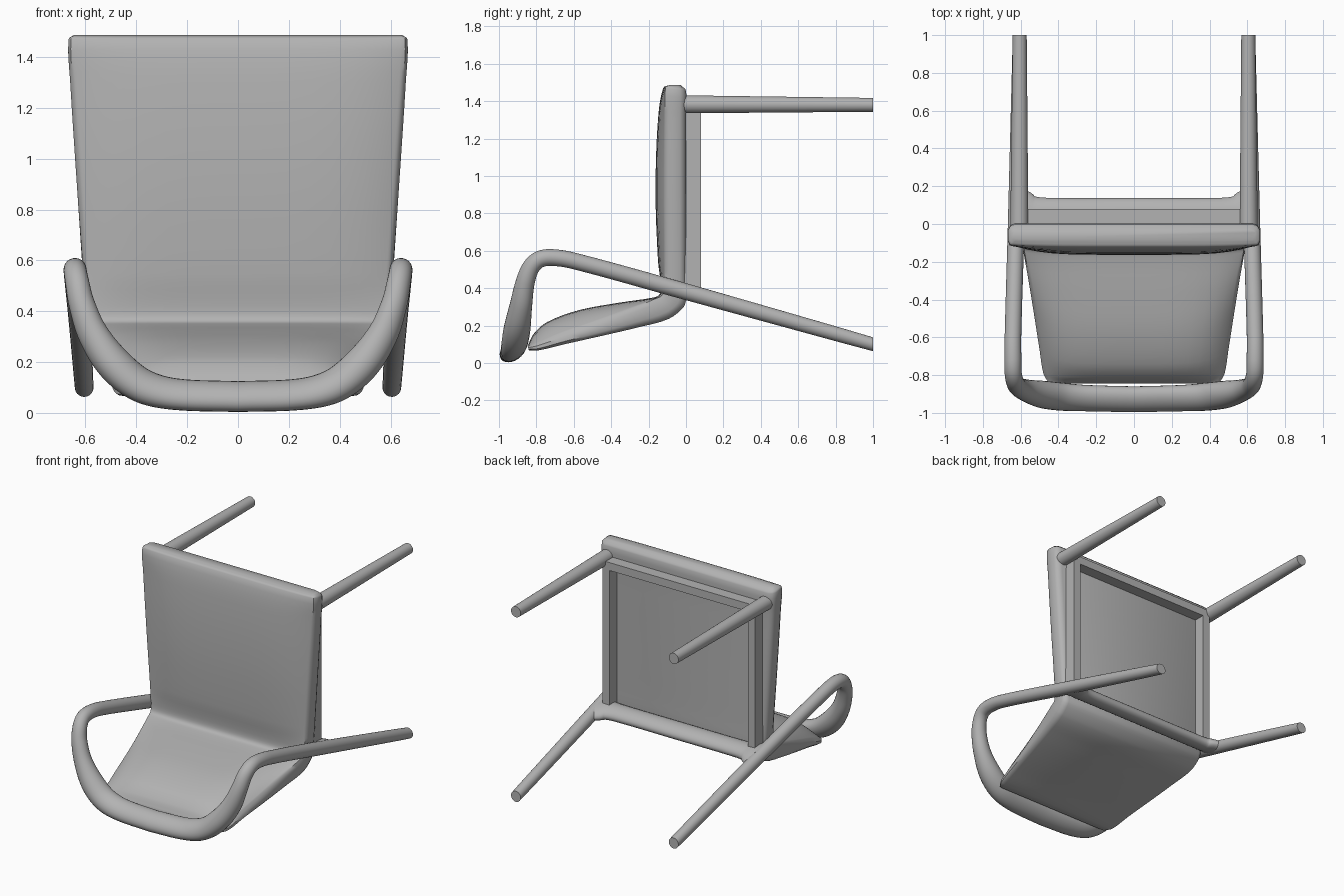
import bpy, bmesh, math
from mathutils import Vector

cube = bpy.data.objects.get("Cube")
if cube:
    bpy.data.objects.remove(cube)

grey = bpy.data.materials.new("plain grey")
grey.use_nodes = True
colour = (0.45, 0.45, 0.45, 1)
grey.diffuse_color = colour
grey.node_tree.nodes["Principled BSDF"].inputs["Base Color"].default_value = colour


def spline(points, steps):
    """Smooth curve through points of any dimension, spaced by distance."""
    pts = [Vector(p) for p in points]
    h = [(b - a).length for a, b in zip(pts, pts[1:])]
    m = []
    for i in range(len(pts)):
        lo, hi = max(i - 1, 0), min(i + 1, len(pts) - 1)
        m.append((pts[hi] - pts[lo]) / sum(h[lo:hi]))
    out = []
    for i, d in enumerate(h):
        for s in range(steps):
            t = s / steps
            out.append(pts[i] * (2*t**3 - 3*t*t + 1) + m[i] * d * (t**3 - 2*t*t + t)
                       + pts[i+1] * (3*t*t - 2*t**3) + m[i+1] * d * (t**3 - t*t))
    return out + [pts[-1]]


def loft(name, rings, start_cap=True, mirror=False):
    """Skin a list of closed rings into one smooth object."""
    bm = bmesh.new()
    loops = [[bm.verts.new(p) for p in ring] for ring in rings]
    n = len(loops[0])
    for a, b in zip(loops, loops[1:]):
        for i in range(n):
            j = (i + 1) % n
            bm.faces.new((a[i], a[j], b[j], b[i]))
    bm.faces.new(loops[-1])
    if start_cap:
        bm.faces.new(loops[0][::-1])
    return finish(name, bm, mirror)


def finish(name, bm, mirror=False):
    bmesh.ops.recalc_face_normals(bm, faces=bm.faces)
    mesh = bpy.data.meshes.new(name)
    bm.to_mesh(mesh)
    bm.free()
    mesh.materials.append(grey)
    obj = bpy.data.objects.new(name, mesh)
    bpy.context.collection.objects.link(obj)
    bpy.ops.object.select_all(action='DESELECT')
    obj.select_set(True)
    bpy.context.view_layer.objects.active = obj
    bpy.ops.object.shade_smooth_by_angle(angle=math.radians(40))
    if mirror:
        obj.modifiers.new("Mirror", 'MIRROR')
    return obj


def tube(name, points, start, end, axis, steps=6, sides=24, **options):
    """Sweep an oval along points of (x, y, z, radius a, radius b)."""
    path = spline(points, steps)
    centres = [Vector(p[:3]) for p in path]
    axis = Vector(axis)
    rings = []
    for i, (p, c) in enumerate(zip(path, centres)):
        if i == 0:
            t = Vector(start)
        elif i == len(path) - 1:
            t = Vector(end)
        else:
            t = (centres[i+1] - centres[i-1]).normalized()
        axis = (axis - t * axis.dot(t)).normalized()
        side = t.cross(axis)
        angles = [2 * math.pi * k / sides for k in range(sides)]
        rings.append([c + axis * math.cos(a) * p[3] + side * math.sin(a) * p[4] for a in angles])
    return loft(name, rings, **options)


# Top rail, arms and rear legs: one continuous bent loop
tube("top_rail_arms_and_rear_legs", [
    (0, -.928, .064, .075, .052),
    (.25, -.922, .074, .076, .054),
    (.38, -.915, .108, .078, .062),
    (.485, -.902, .19, .074, .068),
    (.57, -.882, .31, .058, .062),
    (.615, -.86, .43, .05, .052),
    (.632, -.83, .51, .046, .048),
    (.64, -.785, .553, .045, .046),
    (.641, -.72, .564, .045, .045),
    (.641, -.6, .546, .044, .044),
    (.624, 0, .381, .044, .044),
    (.605, 1, .10, .037, .037),
], (1, 0, 0), (0, 1, 0), (0, -.82, -.57), start_cap=False, mirror=True)

# Front legs
tube("front_legs", [(.607, -.02, 1.383, .048, .048), (.605, 1, 1.38, .037, .037)],
     (0, 1, 0), (0, 1, 0), (1, 0, 0), steps=1, mirror=True)

# Rear rail, flaring into the rear legs
tube("rear_rail", [
    (0, .07, .36, .07, .042),
    (.42, .07, .36, .07, .042),
    (.53, .072, .36, .077, .042),
    (.575, .08, .36, .10, .042),
    (.61, .08, .36, .13, .042),
], (1, 0, 0), (1, 0, 0), (0, .963, -.27), start_cap=False, mirror=True)

# Upholstered seat and backrest: each station holds the underside (y, z),
# the seam (y, z), the padded middle (y, z) and the half width
stations = [
    (-.03, 1.487, -.085, 1.487, -.085, 1.487, .645),
    (0, 1.455, -.11, 1.47, -.122, 1.47, .667),
    (0, 1.3, -.11, 1.3, -.15, 1.3, .66),
    (0, .9, -.11, .9, -.163, .92, .634),
    (0, .5, -.11, .55, -.15, .55, .608),
    (0, .36, -.115, .42, -.135, .42, .597),
    (-.012, .3, -.125, .365, -.14, .37, .592),
    (-.09, .237, -.165, .343, -.175, .35, .585),
    (-.25, .192, -.3, .285, -.36, .322, .56),
    (-.45, .145, -.48, .21, -.57, .283, .53),
    (-.65, .1, -.67, .145, -.74, .22, .5),
    (-.79, .067, -.79, .1, -.815, .155, .48),
    (-.84, .068, -.845, .085, -.845, .095, .45),
]
EDGE = ((.94, 0), (.98, .1), (1, .3), (1, .8), (.985, 1))
PAD = [math.cos(math.pi * k / 20) * .97 for k in range(21)]


def padded_ring(s):
    low, seam, pad = (Vector((0, s[i], s[i+1])) for i in (0, 2, 4))
    across = Vector((s[6], 0, 0))
    right = [low.lerp(seam, t) + across * u for u, t in EDGE]
    top = [seam.lerp(pad, 1 - abs(u)**5) + across * u for u in PAD]
    left = [low.lerp(seam, t) - across * u for u, t in reversed(EDGE)]
    return right + top + left


loft("seat_and_backrest", [padded_ring(s) for s in spline(stations, 4)])


# Underframe rails beneath the seat
def rail(name, low, high, mirror=False):
    bm = bmesh.new()
    bmesh.ops.create_cube(bm, size=1)
    lo, hi = Vector(low), Vector(high)
    for v in bm.verts:
        v.co = (lo + hi) / 2 + v.co * (hi - lo)
    finish(name, bm, mirror)


rail("side_rails", (.53, -.01, .36), (.585, .08, 1.36), True)
rail("front_rail", (-.585, -.01, 1.335), (.585, .08, 1.39))
